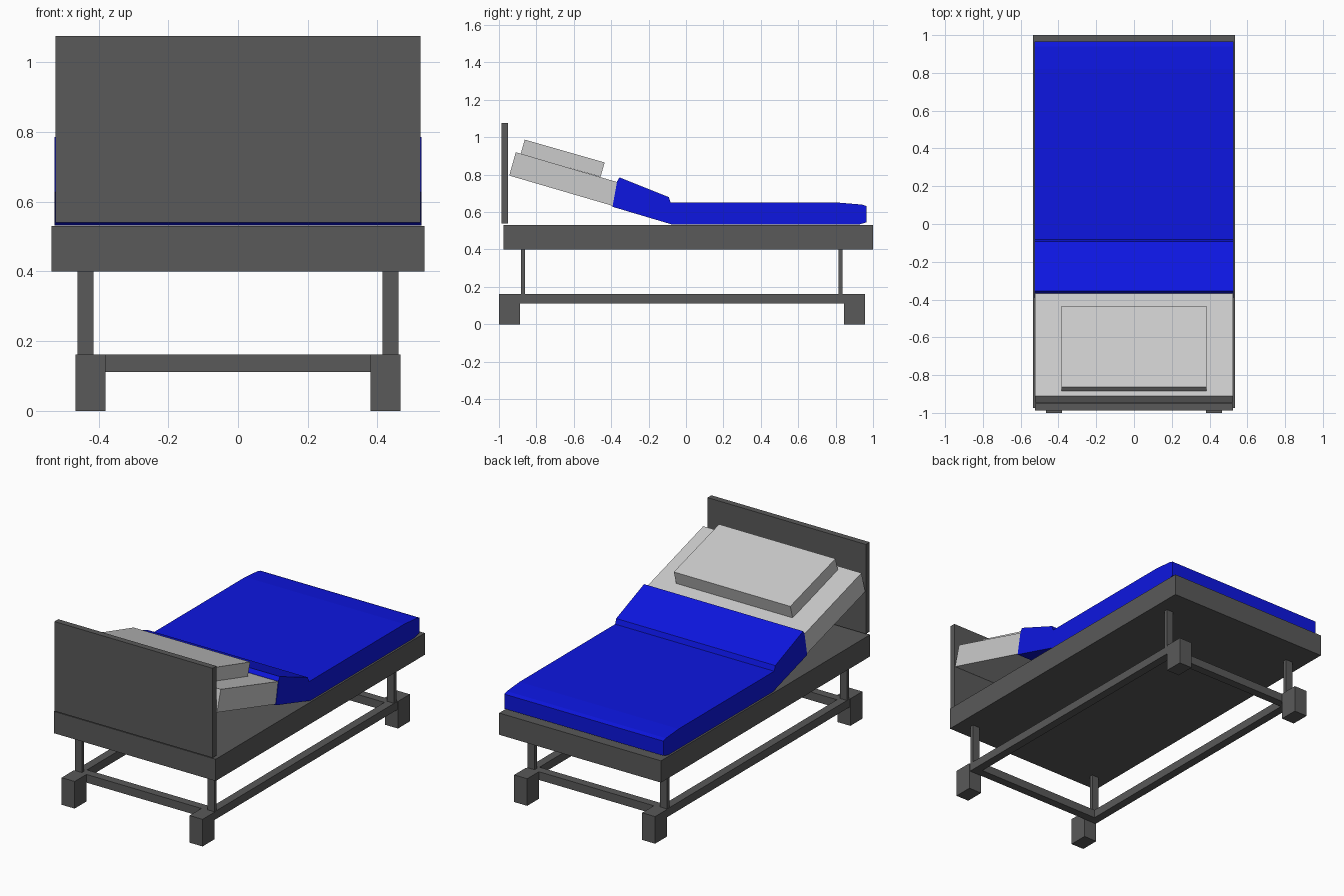
import bpy

if "Cube" in bpy.data.objects:
    bpy.data.objects.remove(bpy.data.objects["Cube"])


def material(name, rgb):
    m = bpy.data.materials.new(name)
    m.diffuse_color = (*rgb, 1)
    m.use_nodes = True
    m.node_tree.nodes["Principled BSDF"].inputs["Base Color"].default_value = m.diffuse_color
    return m


DARK = material("dark_grey", (0.1, 0.1, 0.1))
LIGHT = material("light_grey", (0.6, 0.6, 0.6))
BLUE = material("blue", (0.004, 0.008, 0.75))


def extrude(name, profile, x0, x1, mat):
    """Solid from a (y, z) side profile, running from x0 to x1."""
    n = len(profile)
    verts = [(x, y, z) for x in (x0, x1) for y, z in profile]
    faces = [tuple(range(n))[::-1], tuple(range(n, 2 * n))]
    faces += [(i, (i + 1) % n, (i + 1) % n + n, i + n) for i in range(n)]
    # profiles run counter-clockwise in the y-z plane
    me = bpy.data.meshes.new(name)
    me.from_pydata(verts, [], faces)
    me.materials.append(mat)
    ob = bpy.data.objects.new(name, me)
    bpy.context.collection.objects.link(ob)
    return ob


def box(name, x, y, z, mat=DARK):
    (y0, y1), (z0, z1) = y, z
    return extrude(name, [(y0, z0), (y1, z0), (y1, z1), (y0, z1)], *x, mat)


# Bed frame and headboard
box("bed_frame", (-0.535, 0.535), (-0.975, 1.0), (0.40, 0.53))
box("headboard", (-0.523, 0.523), (-0.987, -0.951), (0.54, 1.075))

# Feet, posts and side rails, both sides
for side, s in (("left", -1), ("right", 1)):
    def span(a, b):
        return tuple(sorted((s * a, s * b)))
    box(f"{side}_head_foot", span(0.38, 0.466), (-1.0, -0.887), (0, 0.162))
    box(f"{side}_tail_foot", span(0.38, 0.466), (0.845, 0.957), (0, 0.162))
    box(f"{side}_head_post", span(0.415, 0.461), (-0.882, -0.86), (0.16, 0.40))
    box(f"{side}_tail_post", span(0.415, 0.461), (0.815, 0.838), (0.16, 0.40))
    box(f"{side}_rail", span(0.412, 0.462), (-0.89, 0.85), (0.112, 0.161))

# Cross rails
box("head_cross_rail", (-0.412, 0.412), (-0.887, -0.837), (0.112, 0.161))
box("tail_cross_rail", (-0.412, 0.412), (0.795, 0.845), (0.112, 0.161))

# Raised mattress end, its lower end tucked inside the blanket
extrude("raised_mattress", [(-0.945, 0.795), (-0.34, 0.618), (-0.307, 0.742),
                            (-0.91, 0.92)], -0.523, 0.523, LIGHT)

# Pillow
extrude("pillow", [(-0.884, 0.91), (-0.457, 0.788), (-0.435, 0.865),
                   (-0.862, 0.987)], -0.385, 0.385, LIGHT)

# Blanket-covered mattress
extrude("blanket", [(-0.393, 0.628), (-0.07, 0.532), (0.92, 0.532), (0.965, 0.545),
                    (0.965, 0.632), (0.94, 0.64), (0.82, 0.65), (-0.082, 0.65),
                    (-0.092, 0.68), (-0.355, 0.785), (-0.368, 0.765)],
        -0.526, 0.526, BLUE)
